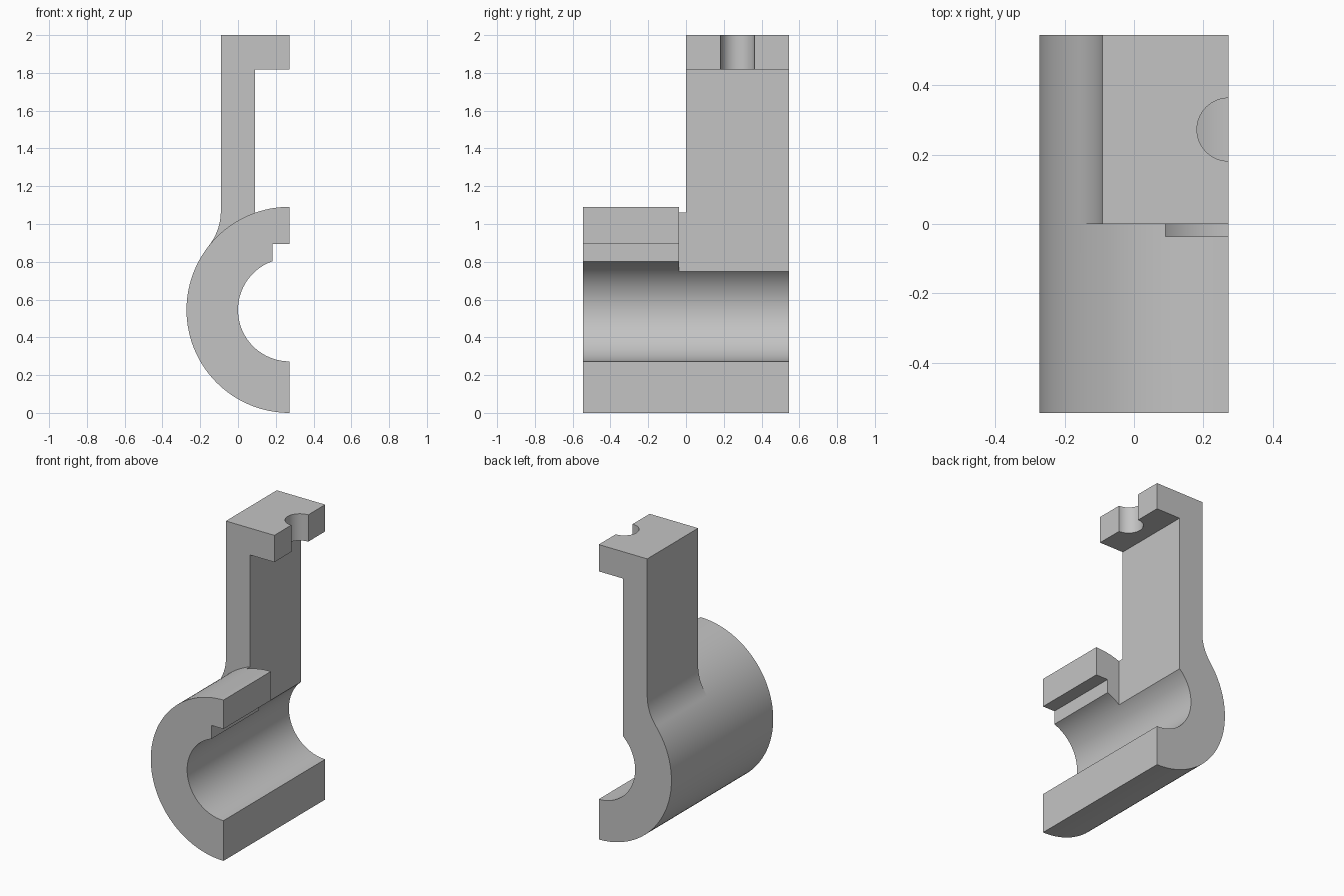
import bpy, bmesh
from math import sin, cos, pi, sqrt, atan2, radians

default = bpy.data.objects.get("Cube")
if default:
    bpy.data.objects.remove(default, do_unlink=True)

U = 1 / 11                      # base module of the part
R, r = 6 * U, 3 * U             # sleeve outer and bore radius
CX, CZ = 3 * U, 6 * U           # sleeve axis, on the open side
STEP = -0.036                   # where the sleeve is cut away beside the arm

grey = bpy.data.materials.new("plain grey")
grey.use_nodes = True
grey.diffuse_color = (0.55, 0.55, 0.55, 1)
grey.node_tree.nodes["Principled BSDF"].inputs["Base Color"].default_value = (0.55, 0.55, 0.55, 1)


def arc(cx, cz, radius, a0, a1, n):
    steps = [a0 + (a1 - a0) * i / n for i in range(n + 1)]
    return [(cx + radius * cos(a), cz + radius * sin(a)) for a in steps]


def prism(name, profile, y0, y1):
    """Extrude an x-z profile along y."""
    bm = bmesh.new()
    face = bm.faces.new([bm.verts.new((x, y0, z)) for x, z in profile])
    out = bmesh.ops.extrude_face_region(bm, geom=[face])
    moved = [v for v in out["geom"] if isinstance(v, bmesh.types.BMVert)]
    bmesh.ops.translate(bm, verts=moved, vec=(0, y1 - y0, 0))
    bmesh.ops.recalc_face_normals(bm, faces=bm.faces)
    mesh = bpy.data.meshes.new(name)
    bm.to_mesh(mesh)
    bm.free()
    mesh.materials.append(grey)
    obj = bpy.data.objects.new(name, mesh)
    bpy.context.collection.objects.link(obj)
    return obj


def box(name, x0, x1, y0, y1, z0, z1):
    return prism(name, [(x0, z0), (x1, z0), (x1, z1), (x0, z1)], y0, y1)


def combine(target, tool, operation):
    bpy.context.view_layer.objects.active = target
    mod = target.modifiers.new(operation.lower(), 'BOOLEAN')
    mod.operation, mod.solver, mod.object = operation, 'EXACT', tool
    bpy.ops.object.modifier_apply(modifier=mod.name)
    bpy.data.objects.remove(tool, do_unlink=True)


# Half sleeve with its bore
bracket = prism("clamp_bracket",
                arc(CX, CZ, R, pi / 2, 3 * pi / 2, 64)
                + arc(CX, CZ, r, 3 * pi / 2, pi / 2, 48), -R, R)

# Upright plate, blended into the sleeve by a fillet
fillet = 0.3
dx = CX + U + fillet
dz = sqrt((R + fillet) ** 2 - dx ** 2)
plate = prism("upright_plate",
              arc(-U - fillet, CZ + dz, fillet, atan2(-dz, dx), 0, 16)
              + [(-U, 2), (CX, 2), (CX, 10 * U)], 0, R)
combine(bracket, plate, 'UNION')

# Clear the space below the head and beside the upright arm
combine(bracket, box("arm_cutter", U, 0.5, STEP, 0.7, CZ, 20 * U), 'DIFFERENCE')

# Slot along the sleeve lip
combine(bracket, box("slot_cutter", 2 * U, 0.5, -0.7, STEP + 0.02, CZ + 0.05, 0.895), 'DIFFERENCE')

# Half-round bolt hole in the head
bpy.ops.mesh.primitive_cylinder_add(vertices=64, radius=U, depth=0.5, location=(CX, 3 * U, 2))
hole = bpy.context.object
hole.name = "bolt_hole_cutter"
hole.data.materials.append(grey)
combine(bracket, hole, 'DIFFERENCE')

# Smooth curved faces, keep machined edges sharp
bpy.ops.object.select_all(action='DESELECT')
bracket.select_set(True)
bpy.context.view_layer.objects.active = bracket
bpy.ops.object.shade_smooth_by_angle(angle=radians(25))
